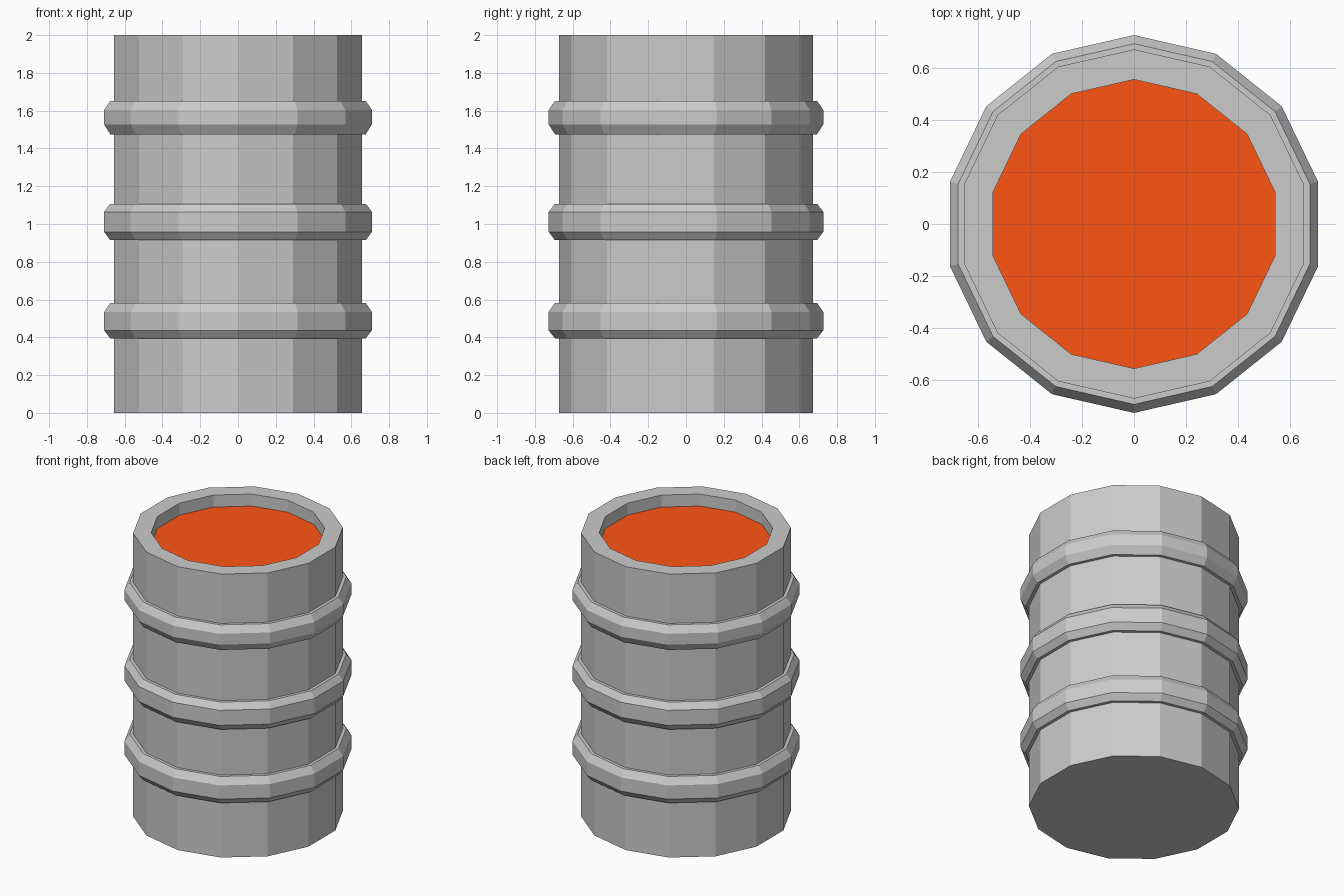
import bpy, bmesh
from math import sin, cos, pi

if "Cube" in bpy.data.objects:
    bpy.data.objects.remove(bpy.data.objects["Cube"])

SIDES = 14
R_BODY, R_HOLE, R_LIP, R_BAND = 0.672, 0.556, 0.694, 0.727
LIQUID_Z = 1.915


def lathe(name, profile, closed=False):
    """Revolve (radius, z) points into a faceted part; open profiles get end caps."""
    bm = bmesh.new()
    rings = []
    for r, z in profile:
        rings.append([bm.verts.new((r * cos(pi / 2 + 2 * pi * i / SIDES),
                                    r * sin(pi / 2 + 2 * pi * i / SIDES), z))
                      for i in range(SIDES)])
    pairs = list(zip(rings, rings[1:]))
    if closed:
        pairs.append((rings[-1], rings[0]))
    else:
        bm.faces.new(rings[0])
        bm.faces.new(rings[-1])
    for a, b in pairs:
        for i in range(SIDES):
            j = (i + 1) % SIDES
            bm.faces.new((a[i], a[j], b[j], b[i]))
    bmesh.ops.recalc_face_normals(bm, faces=bm.faces)
    mesh = bpy.data.meshes.new(name)
    bm.to_mesh(mesh)
    bm.free()
    obj = bpy.data.objects.new(name, mesh)
    bpy.context.collection.objects.link(obj)
    return obj


# Barrel shell with a recessed top; the recess floor is the liquid surface
barrel = lathe("barrel_body", [(R_BODY, 0), (R_BODY, 2), (R_HOLE, 2), (R_HOLE, LIQUID_Z)])
orange = bpy.data.materials.new("orange_liquid")
orange.diffuse_color = (1.0, 0.09, 0.007, 1)
orange.use_nodes = True
orange.node_tree.nodes["Principled BSDF"].inputs["Base Color"].default_value = orange.diffuse_color
grey = bpy.data.materials.new("grey_metal")
barrel.data.materials.append(grey)
barrel.data.materials.append(orange)
for f in barrel.data.polygons:
    if len(f.vertices) == SIDES and f.center.z > 1:
        f.material_index = 1

# Three bevelled bands: bottom, lower bevel, upper bevel, top
bands = {
    "lower_band": (0.395, 0.437, 0.534, 0.582),
    "middle_band": (0.914, 0.958, 1.064, 1.107),
    "upper_band": (1.475, 1.527, 1.604, 1.652),
}
for name, (z0, z1, z2, z3) in bands.items():
    lathe(name, [(0.65, z0), (R_LIP, z0), (R_BAND, z1),
                 (R_BAND, z2), (R_LIP, z3), (0.65, z3)], closed=True)
